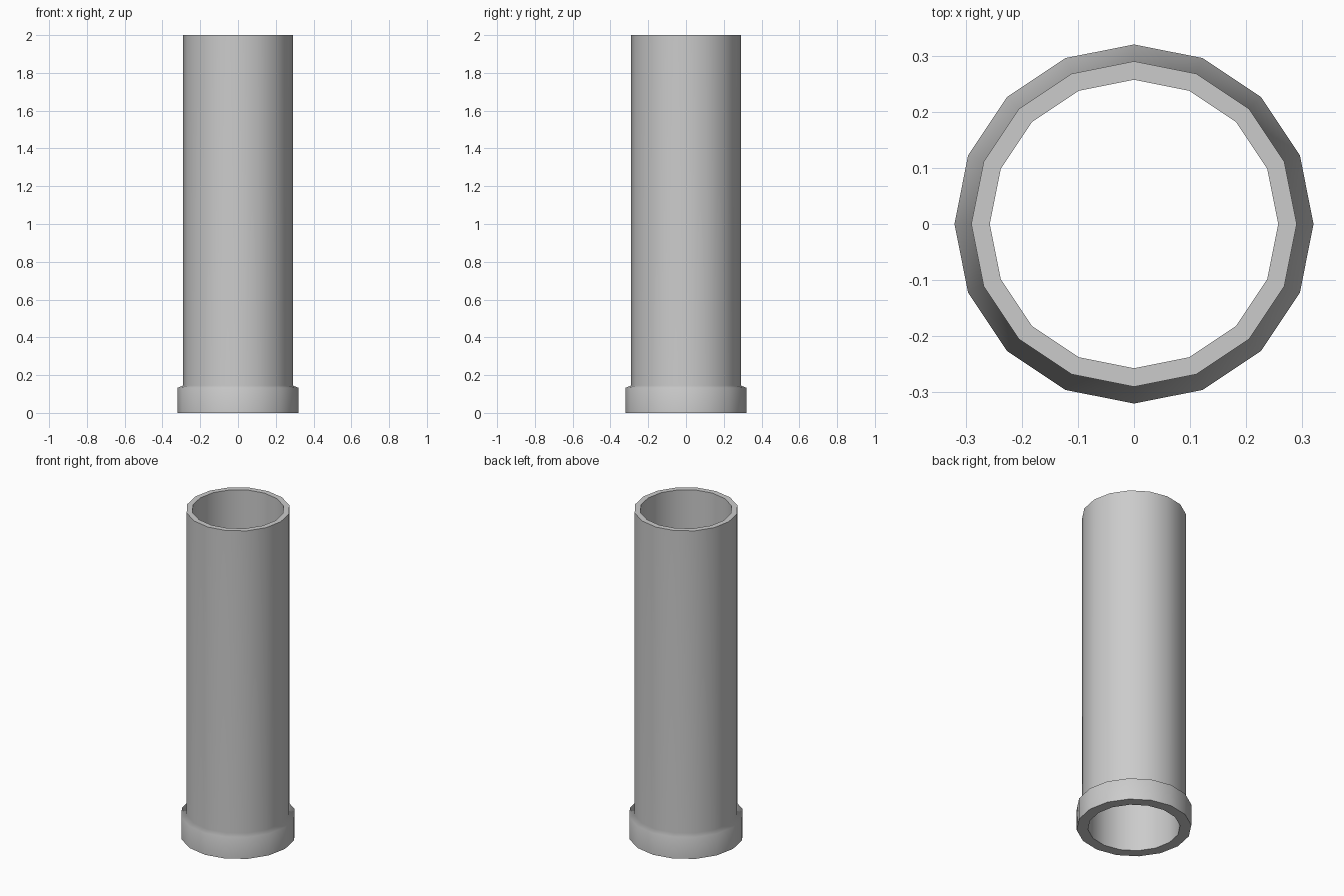
import bpy, bmesh, math

if "Cube" in bpy.data.objects:
    bpy.data.objects.remove(bpy.data.objects["Cube"])

SIDES = 16
# Closed wall section (radius, height): bore, collar, sloped ledge, pipe
PROFILE = [(0.257, 0), (0.32, 0), (0.32, 0.133),
           (0.29, 0.145), (0.29, 2.0), (0.257, 2.0)]


def lathe(name, profile, sides):
    """Revolve a closed section around z."""
    bm = bmesh.new()
    rings = []
    for i in range(sides):
        a = 2 * math.pi * i / sides
        rings.append([bm.verts.new((r * math.cos(a), r * math.sin(a), z))
                      for r, z in profile])
    n = len(profile)
    for i in range(sides):
        a, b = rings[i], rings[(i + 1) % sides]
        for j in range(n):
            k = (j + 1) % n
            bm.faces.new((a[j], b[j], b[k], a[k]))
    bmesh.ops.recalc_face_normals(bm, faces=bm.faces)
    mesh = bpy.data.meshes.new(name)
    bm.to_mesh(mesh)
    bm.free()
    obj = bpy.data.objects.new(name, mesh)
    bpy.context.collection.objects.link(obj)
    return obj


# Hollow pipe with a collar at its foot
pipe = lathe("collared_pipe", PROFILE, SIDES)

# Mid-grey finish
grey = bpy.data.materials.new("mid_grey")
grey.diffuse_color = (0.55, 0.55, 0.55, 1)
grey.use_nodes = True
grey.node_tree.nodes["Principled BSDF"].inputs["Base Color"].default_value = grey.diffuse_color
pipe.data.materials.append(grey)

# Smooth sides and ledge, crisp end rims (edges meeting at about 90 degrees)
pipe.data.shade_smooth()
pipe.data.set_sharp_from_angle(angle=math.radians(80))

# Large faces dominate the shading, so the long wall stays even
weighted = pipe.modifiers.new("weighted_normals", 'WEIGHTED_NORMAL')
weighted.mode = 'FACE_AREA'
weighted.keep_sharp = True
